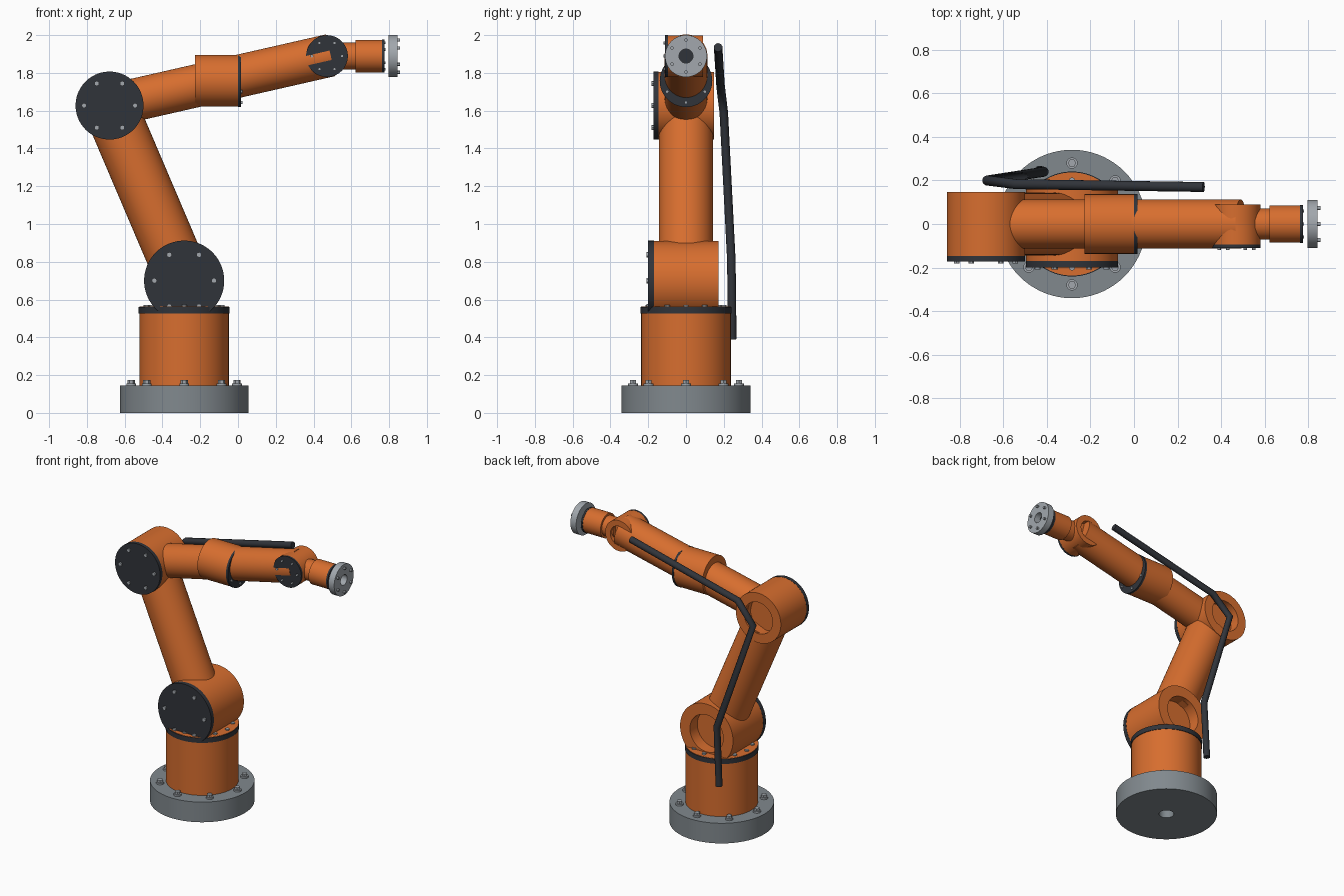
import bpy, bmesh
from math import sin, cos, pi, radians
from mathutils import Vector, Matrix

if "Cube" in bpy.data.objects:
    bpy.data.objects.remove(bpy.data.objects["Cube"])

X, Y, Z = Vector((1, 0, 0)), Vector((0, 1, 0)), Vector((0, 0, 1))


def material(name, col):
    m = bpy.data.materials.new(name)
    m.diffuse_color = (*col, 1)
    m.use_nodes = True
    m.node_tree.nodes["Principled BSDF"].inputs["Base Color"].default_value = m.diffuse_color
    return m


ORANGE = material("orange_paint", (0.68, 0.155, 0.028))
DARK = material("dark_rubber", (0.03, 0.034, 0.042))
GREY = material("cast_grey", (0.22, 0.25, 0.27))
STEEL = material("steel", (0.36, 0.39, 0.42))


def spin(bm, profile, matrix, n):
    """Revolve (radius, height) points around z, then move by matrix."""
    rings = []
    for r, h in profile:
        if r == 0:
            rings.append([bm.verts.new(matrix @ Vector((0, 0, h)))])
        else:
            rings.append([bm.verts.new(matrix @ Vector((r * cos(2 * pi * i / n), r * sin(2 * pi * i / n), h)))
                          for i in range(n)])
    pairs = list(zip(rings, rings[1:]))
    if profile[0][0] > 0:
        pairs.append((rings[-1], rings[0]))
    for a, b in pairs:
        for i in range(n):
            j = (i + 1) % n
            if len(a) == 1:
                bm.faces.new((a[0], b[j], b[i]))
            elif len(b) == 1:
                bm.faces.new((a[i], a[j], b[0]))
            else:
                bm.faces.new((a[i], a[j], b[j], b[i]))


def frame(origin, axis):
    return Matrix.Translation(Vector(origin)) @ Z.rotation_difference(Vector(axis)).to_matrix().to_4x4()


def finish(name, bm, mat):
    bmesh.ops.recalc_face_normals(bm, faces=bm.faces)
    mesh = bpy.data.meshes.new(name)
    bm.to_mesh(mesh)
    bm.free()
    mesh.materials.append(mat)
    ob = bpy.data.objects.new(name, mesh)
    bpy.context.collection.objects.link(ob)
    bpy.ops.object.select_all(action='DESELECT')
    ob.select_set(True)
    bpy.context.view_layer.objects.active = ob
    bpy.ops.object.shade_smooth_by_angle(angle=radians(30))
    return ob


def lathe(name, origin, axis, profile, mat, n=72):
    bm = bmesh.new()
    spin(bm, profile, frame(origin, axis), n)
    return finish(name, bm, mat)


def rod(name, a, b, r, mat):
    a, b = Vector(a), Vector(b)
    h = (b - a).length
    return lathe(name, a, b - a, [(0, 0), (r, 0), (r, h), (0, h)], mat)


def tube(name, a, b, r, inner, mat):
    a, b = Vector(a), Vector(b)
    h = (b - a).length
    return lathe(name, a, b - a, [(inner, 0), (r, 0), (r, h), (inner, h)], mat)


def bolts(name, center, axis, ring, count, r, h, side, washer=0):
    """Ring of hex bolts facing along axis; side is the direction of the first one."""
    bm = bmesh.new()
    c, side = Vector(center), Vector(side)
    for i in range(count):
        p = c + Matrix.Rotation(2 * pi * i / count, 3, axis) @ side * ring
        if washer:
            spin(bm, [(0, -.005), (washer, -.005), (washer, h * .4), (0, h * .4)], frame(p, axis), 16)
        spin(bm, [(0, -.005), (r, -.005), (r, h), (0, h)], frame(p, axis), 6 if washer else 12)
    return finish(name, bm, STEEL)


def joint(name, x, z, r, front, back, cap, bolt_ring, bolt_r):
    """Barrel along y with a recessed back and a bolted dark front cap."""
    L = back - front
    lathe(name + "_housing", (x, front, z), Y,
          [(0, 0), (r, 0), (r, L), (r * .63, L), (r * .63, L - r * .4), (0, L - r * .4)], ORANGE)
    rod(name + "_cap", (x, front - cap, z), (x, front, z), r * 1.005, DARK)
    bolts(name + "_cap_bolts", (x, front - cap, z), -Y, bolt_ring, 6, bolt_r, .01, X)


BX = -.285
shoulder = Vector((BX, 0, .70))
elbow = Vector((-.68, 0, 1.627))
wrist = Vector((.471, 0, 1.889))

# Base plate with centre bore, and turning column
tube("base_plate", (BX, 0, 0), (BX, 0, .145), .341, .05, GREY)
bolts("base_bolts", (BX, 0, .145), Z, .28, 8, .019, .028, X, washer=.026)
rod("column", (BX, 0, .144), (BX, 0, .562), .237, ORANGE)
tube("column_band", (BX, 0, .525), (BX, 0, .56), .241, .23, DARK)
bolts("column_bolts", (BX, 0, .562), Z, .2, 12, .014, .008, X)

# Joint barrels
joint("shoulder", shoulder.x, shoulder.z, .211, -.17, .173, .03, .158, .014)
joint("elbow", elbow.x, elbow.z, .179, -.146, .147, .026, .135, .013)
joint("wrist", wrist.x, wrist.z, .11, -.095, .09, .015, .08, .008)

# Arm links
d = (elbow - shoulder).normalized()
rod("upper_arm", shoulder + d * .13, elbow - d * .10, .144, ORANGE)
d = (wrist - elbow).normalized()
rod("forearm", elbow + d * .11, wrist + d * .02, .113, ORANGE)

# Forearm sleeve with its bolted band
mid = elbow.lerp(wrist, .5)
rod("forearm_sleeve", (-.228, 0, mid.z), (.002, 0, mid.z), .137, ORANGE)
rod("sleeve_band", (.001, 0, mid.z), (.016, 0, mid.z), .139, DARK)
bolts("sleeve_bolts", (.016, 0, mid.z), X, .115, 6, .009, .008, -Z)

# Hand: neck, drive, band and tool flange
wz = wrist.z
rod("wrist_neck", (.53, 0, wz), (.63, 0, wz), .071, ORANGE)
rod("wrist_drive", (.622, 0, wz), (.764, 0, wz), .086, ORANGE)
rod("wrist_band", (.763, 0, wz), (.776, 0, wz), .088, DARK)
bolts("wrist_band_bolts", (.776, 0, wz), X, .07, 6, .007, .005, Z)
tube("tool_flange", (.798, 0, wz), (.844, 0, wz), .111, .037, STEEL)
bolts("flange_bolts", (.844, 0, wz), X, .085, 6, .009, .014, Z)

# Cable along the back side
path = [(-.435, .245, .39), (-.415, .24, .81), (-.675, .2, 1.59), (-.54, .183, 1.73), (.32, .17, 1.935)]
curve = bpy.data.curves.new("cable", 'CURVE')
curve.dimensions = '3D'
curve.bevel_depth = .023
curve.bevel_resolution = 5
curve.use_fill_caps = True
spline = curve.splines.new('POLY')
spline.points.add(len(path) - 1)
for pt, co in zip(spline.points, path):
    pt.co = (*co, 1)
curve.materials.append(DARK)
bpy.context.collection.objects.link(bpy.data.objects.new("cable", curve))
